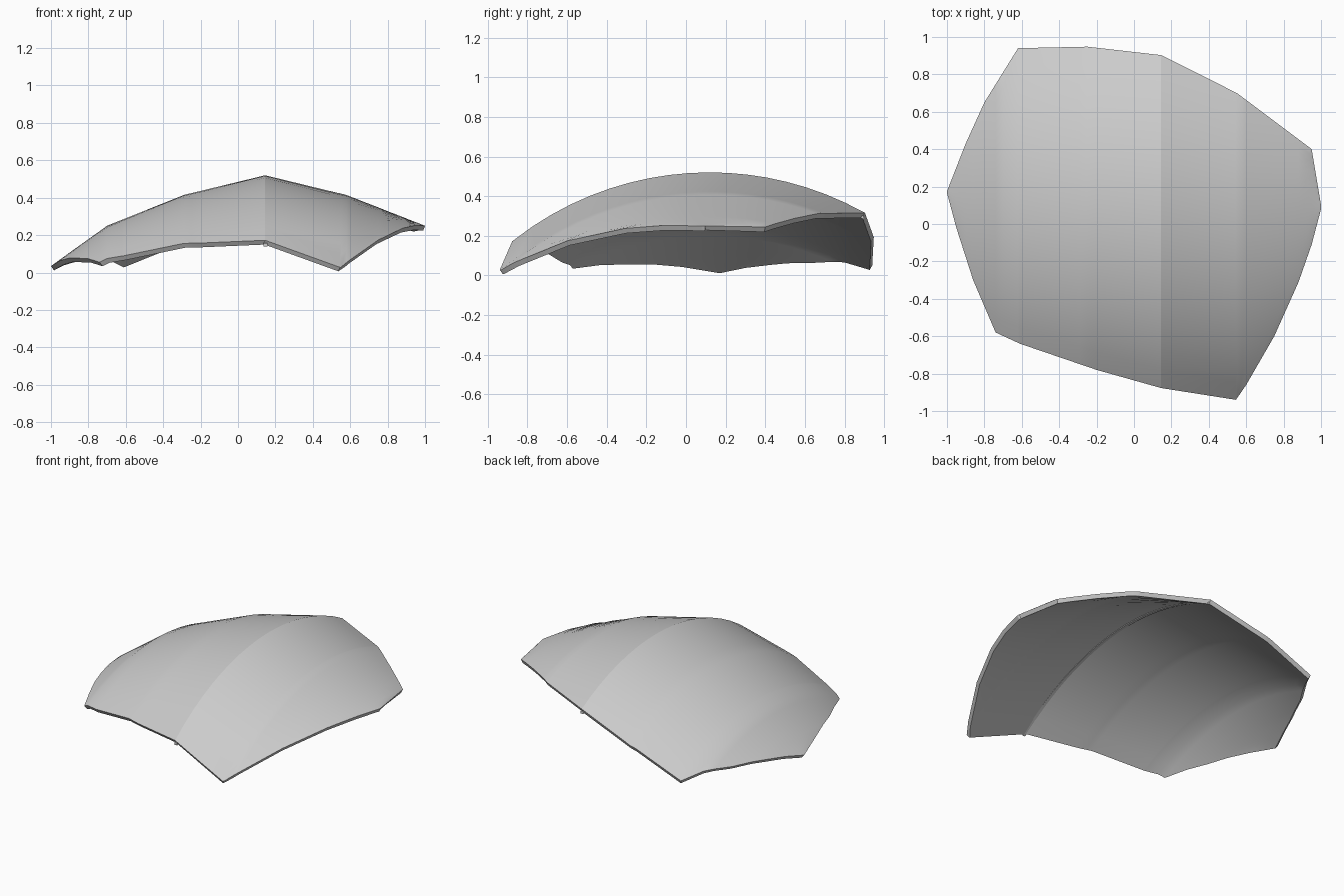
import bpy, bmesh
from math import sqrt, radians

if "Cube" in bpy.data.objects:
    bpy.data.objects.remove(bpy.data.objects["Cube"])

SEAM, THICK, ROWS = 0.145, 0.028, 18

# Crest profile (x, z) and the front/back outline (x, y) seen from above
CREST = [(-1, .035), (-.7, .25), (-.29, .415), (SEAM, .52), (.58, .415), (1, .25)]
FRONT = [(-1, .165), (-.95, -.02), (-.86, -.3), (-.74, -.58), (-.61, -.64), (-.2, -.78),
         (SEAM, -.877), (.545, -.94), (.6, -.86), (.75, -.6), (.88, -.31), (.95, -.11), (1, .08)]
BACK = [(-1, .175), (-.9, .43), (-.8, .65), (-.62, .94), (-.25, .948), (SEAM, .903),
        (.55, .7), (.95, .4), (1, .1)]


def lerp(points, x):
    for (x0, v0), (x1, v1) in zip(points, points[1:]):
        if x <= x1 + 1e-6:
            return v0 + (v1 - v0) * (x - x0) / (x1 - x0)
    return points[-1][1]


def height(x, y):
    top = lerp(CREST, x)
    r = 1.604 - 0.15 * (0.52 - top)
    return max(top - r + sqrt(r * r - (y - 0.12) ** 2), THICK)


def finish(bm, name, angle):
    bmesh.ops.remove_doubles(bm, verts=bm.verts, dist=0.002)
    bmesh.ops.recalc_face_normals(bm, faces=bm.faces)
    mesh = bpy.data.meshes.new(name)
    bm.to_mesh(mesh)
    bm.free()
    ob = bpy.data.objects.new(name, mesh)
    bpy.context.collection.objects.link(ob)
    bpy.ops.object.select_all(action='DESELECT')
    bpy.context.view_layer.objects.active = ob
    ob.select_set(True)
    bpy.ops.object.shade_smooth_by_angle(angle=radians(angle))
    return ob


def panel(name, lo, hi):
    xs = sorted({x for pts in (CREST, FRONT, BACK) for x, _ in pts if lo <= x <= hi})
    bm = bmesh.new()
    cols = []
    for x in xs:
        a, b = lerp(FRONT, x), lerp(BACK, x)
        ys = [a + (b - a) * i / ROWS for i in range(ROWS + 1)]
        cols.append([bm.verts.new((x, y, height(x, y))) for y in ys])
    for c, d in zip(cols, cols[1:]):
        for i in range(ROWS):
            bm.faces.new((c[i], d[i], d[i + 1], c[i + 1]))
    # Inner skin and rim: offset along the surface normals
    bmesh.ops.remove_doubles(bm, verts=bm.verts, dist=0.002)
    bm.normal_update()
    outer = list(bm.verts)
    inner = {v: bm.verts.new(v.co - v.normal * THICK) for v in outer}
    rims = [e for e in bm.edges if e.is_boundary]
    for f in list(bm.faces):
        bm.faces.new([inner[v] for v in reversed(f.verts)])
    for e in rims:
        a, b = e.verts
        bm.faces.new((a, b, inner[b], inner[a]))
    return finish(bm, name, 40)


# Two curved shell panels meeting at the ridge
panel("left_panel", -1, SEAM)
panel("right_panel", SEAM, 1)

# Narrow lip running under the ridge seam
bm = bmesh.new()
rings = []
for i in range(ROWS + 1):
    y = -.872 + 1.77 * i / ROWS
    z = height(SEAM, y)
    rings.append([bm.verts.new((SEAM + dx, y, z + dz)) for dx, dz in
                  ((-.008, -.02), (.012, -.02), (.012, -.037), (-.008, -.037))])
for r, s in zip(rings, rings[1:]):
    for j in range(4):
        k = (j + 1) % 4
        bm.faces.new((r[j], r[k], s[k], s[j]))
bm.faces.new(rings[0])
bm.faces.new(rings[-1])
finish(bm, "seam_lip", 30)
